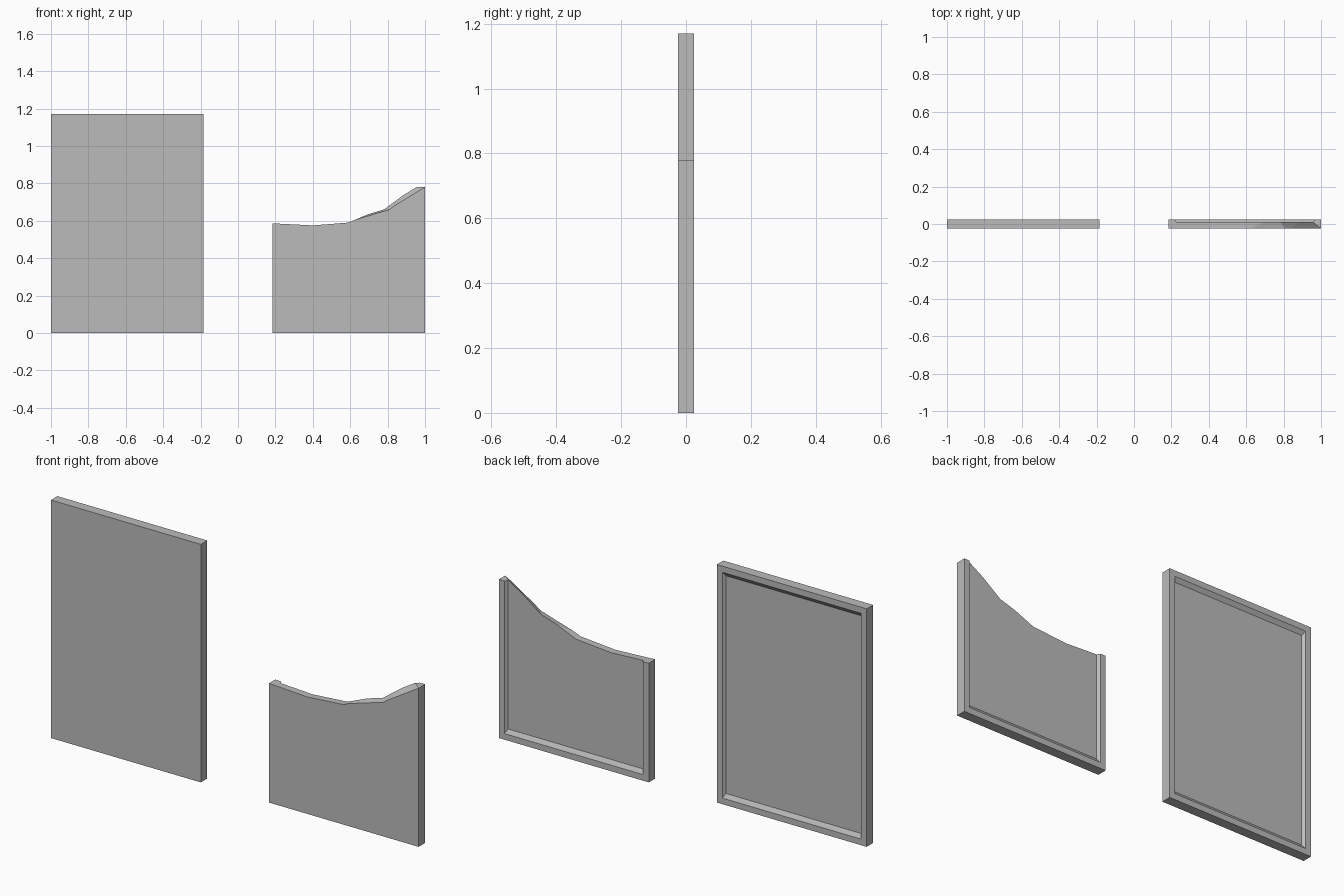
import bpy
import bmesh

cube = bpy.data.objects.get("Cube")
if cube:
    bpy.data.objects.remove(cube, do_unlink=True)

grey = bpy.data.materials.new("plain grey")
grey.use_nodes = True
grey.diffuse_color = (0.5, 0.5, 0.5, 1)
grey.node_tree.nodes["Principled BSDF"].inputs["Base Color"].default_value = (0.5, 0.5, 0.5, 1)

FRONT, BACK, FLOOR = -0.025, 0.025, 0.011
RIM = 0.03


def make_object(name, bm):
    bmesh.ops.recalc_face_normals(bm, faces=bm.faces)
    mesh = bpy.data.meshes.new(name)
    bm.to_mesh(mesh)
    bm.free()
    mesh.materials.append(grey)
    obj = bpy.data.objects.new(name, mesh)
    bpy.context.collection.objects.link(obj)
    return obj


def bridge(bm, a, b):
    n = len(a)
    for i in range(n):
        j = (i + 1) % n
        bm.faces.new((a[i], a[j], b[j], b[i]))


def tray(name, x0, x1, height):
    """Slab with a shallow sloped recess in its back."""
    bm = bmesh.new()

    def ring(y, dx, dz):
        return [bm.verts.new((x, y, z)) for x, z in (
            (x0 + dx, dz), (x1 - dx, dz), (x1 - dx, height - dz), (x0 + dx, height - dz))]

    rings = [ring(FRONT, 0, 0), ring(BACK, 0, 0), ring(BACK, RIM, RIM),
             ring(FLOOR, RIM + 0.011, RIM + 0.02)]
    for a, b in zip(rings, rings[1:]):
        bridge(bm, a, b)
    bm.faces.new(rings[0])
    bm.faces.new(rings[-1])
    return make_object(name, bm)


# Tall panel
tray("tall_panel", -1.0, -0.185, 1.17)

# Short panel, made over-tall so its recess runs out through the curved top
short = tray("short_panel", 0.185, 1.0, 1.1)

# Cutter: height, front x, and sideways drift through the thickness
bm = bmesh.new()
curve = [(0.1, 0.59, 0), (0.4, 0.575, 0), (0.59, 0.59, 0), (0.81, 0.66, -0.83),
         (1.0, 0.78, -1.25), (1.2, 0.78, 0), (1.2, 1.3, 0), (0.1, 1.3, 0)]
ends = [[bm.verts.new((x + k * (y - FRONT), y, z)) for x, z, k in curve]
        for y in (-0.04, 0.04)]
bridge(bm, *ends)
for end in ends:
    bm.faces.new(end)
bmesh.ops.triangulate(bm, faces=bm.faces)
cutter = make_object("top_cutter", bm)
cutter.hide_render = True

cut = short.modifiers.new("curved top", "BOOLEAN")
cut.operation = "DIFFERENCE"
cut.solver = "EXACT"
cut.object = cutter
bpy.context.view_layer.objects.active = short
bpy.ops.object.modifier_apply(modifier=cut.name)
bpy.data.objects.remove(cutter, do_unlink=True)
